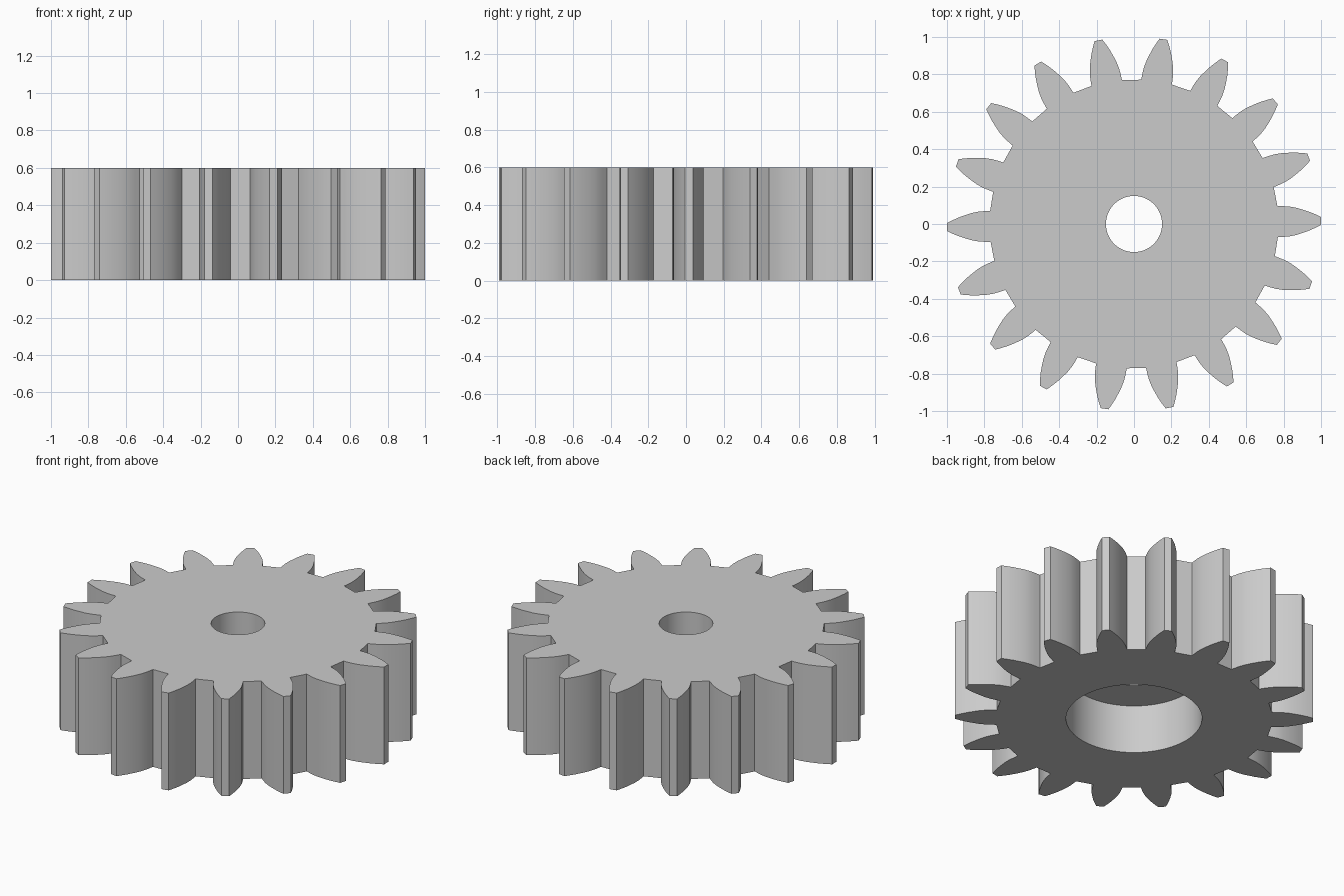
import bpy
import bmesh
from math import sin, cos, radians, tau

cube = bpy.data.objects.get("Cube")
if cube:
    bpy.data.objects.remove(cube, do_unlink=True)

TEETH = 18
PHASE = radians(0.95)
HEIGHT = 0.6
BORE_R, RECESS_R, RECESS_DEPTH = 0.15, 0.38, 0.3
# One tooth flank, root to tip: (distance along tooth axis, half width)
FLANK = [(0.768, 0.083), (0.80, 0.082), (0.83, 0.08), (0.865, 0.0735),
         (0.90, 0.063), (0.935, 0.051), (0.97, 0.036), (1.0, 0.021)]


def gear_outline():
    """Repeat the mirrored flank around the wheel."""
    tooth = [(r, -w) for r, w in FLANK] + [(r, w) for r, w in reversed(FLANK)]
    points = []
    for i in range(TEETH):
        a = PHASE + tau * i / TEETH
        points += [(r * cos(a) - w * sin(a), r * sin(a) + w * cos(a)) for r, w in tooth]
    return points


def circle(radius, count=64):
    return [(radius * cos(tau * i / count), radius * sin(tau * i / count))
            for i in range(count)]


def add_loop(bm, points, z):
    verts = [bm.verts.new((x, y, z)) for x, y in points]
    return [bm.edges.new((v, verts[(i + 1) % len(verts)])) for i, v in enumerate(verts)]


def add_wall(bm, points, z_low, z_high):
    """Upright wall between two copies of a closed outline."""
    low, high = add_loop(bm, points, z_low), add_loop(bm, points, z_high)
    for a, b in zip(low, high):
        bm.faces.new((a.verts[0], a.verts[1], b.verts[1], b.verts[0]))
    return low, high


def add_cap(bm, outer, inner):
    """Flat face between an outer outline and a hole."""
    bmesh.ops.triangle_fill(bm, edges=outer + inner, use_beauty=True)


# Toothed rim, narrow bore above and wide recess below
bm = bmesh.new()
rim_low, rim_high = add_wall(bm, gear_outline(), 0, HEIGHT)
recess_low, recess_high = add_wall(bm, circle(RECESS_R), 0, RECESS_DEPTH)
bore_low, bore_high = add_wall(bm, circle(BORE_R), RECESS_DEPTH, HEIGHT)

# Top face, underside and recess ceiling
add_cap(bm, rim_high, bore_high)
add_cap(bm, rim_low, recess_low)
add_cap(bm, recess_high, bore_low)
bmesh.ops.recalc_face_normals(bm, faces=bm.faces)

mesh = bpy.data.meshes.new("gear_wheel")
bm.to_mesh(mesh)
bm.free()
gear = bpy.data.objects.new("gear_wheel", mesh)
bpy.context.collection.objects.link(gear)

# Plain grey
grey = bpy.data.materials.new("light_grey")
grey.use_nodes = True
grey.diffuse_color = (0.6, 0.6, 0.6, 1)
grey.node_tree.nodes["Principled BSDF"].inputs["Base Color"].default_value = (0.6, 0.6, 0.6, 1)
mesh.materials.append(grey)

# Smooth flanks and bores with crisp corners
bpy.ops.object.select_all(action="DESELECT")
gear.select_set(True)
bpy.context.view_layer.objects.active = gear
bpy.ops.object.shade_smooth_by_angle(angle=radians(30))
